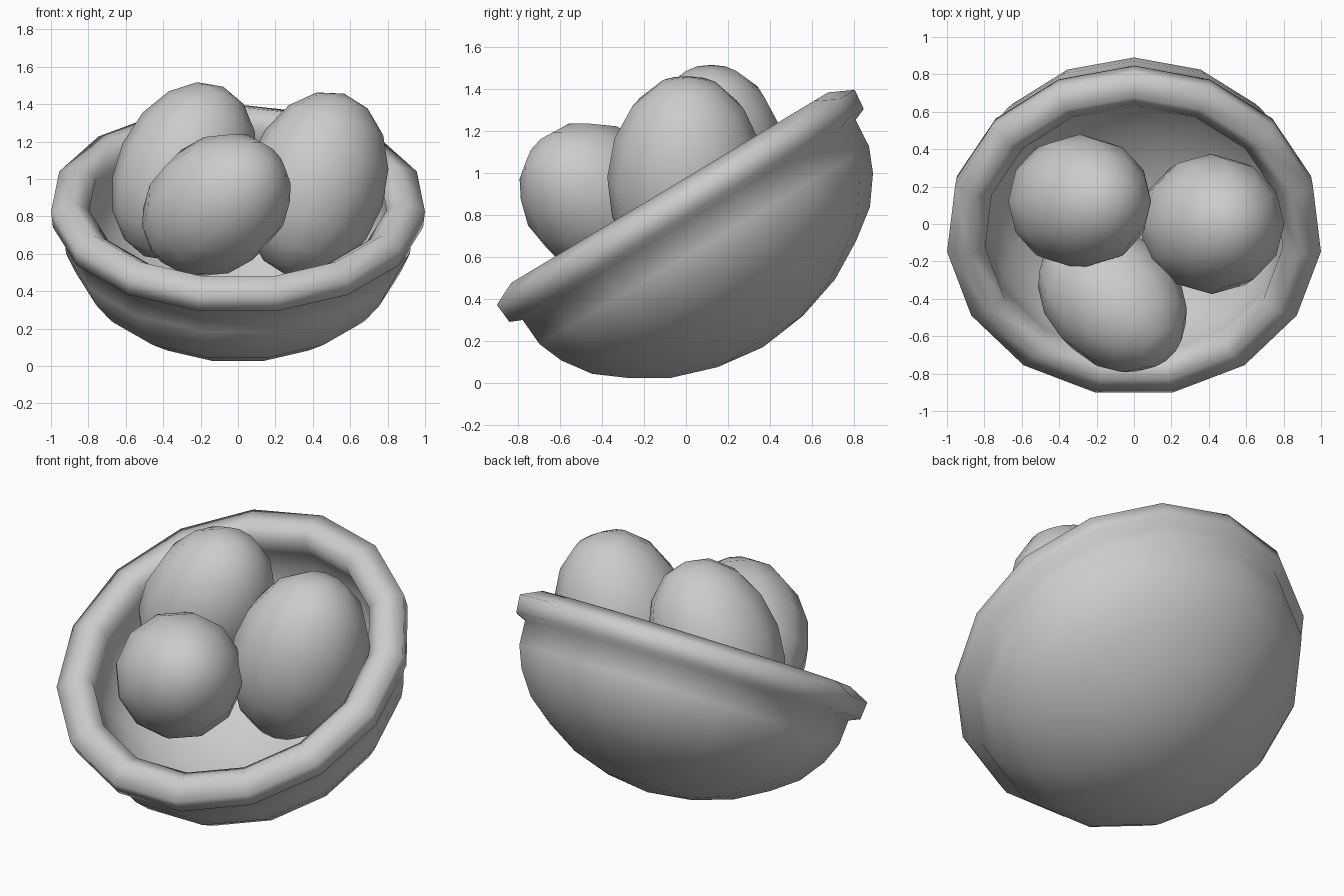
import bpy, bmesh, math
from mathutils import Matrix, Vector

default = bpy.data.objects.get("Cube")
if default:
    bpy.data.objects.remove(default, do_unlink=True)

# One plain grey for everything
grey = bpy.data.materials.new("plain grey")
grey.use_nodes = True
colour = (0.6, 0.6, 0.6, 1)
grey.diffuse_color = colour
grey.node_tree.nodes["Principled BSDF"].inputs["Base Color"].default_value = colour


def add_object(name, bm, matrix):
    bm.transform(matrix)
    bmesh.ops.recalc_face_normals(bm, faces=bm.faces)
    mesh = bpy.data.meshes.new(name)
    bm.to_mesh(mesh)
    bm.free()
    mesh.materials.append(grey)
    mesh.shade_smooth()
    obj = bpy.data.objects.new(name, mesh)
    bpy.context.collection.objects.link(obj)
    return obj


# Bowl: lathe the wall section (radius, height) from outer base over the rim to the inner base
section = [(0, -.79), (.24, -.76), (.46, -.69), (.64, -.585), (.78, -.48), (.875, -.35),
           (.925, -.23), (.935, -.09), (.995, -.065), (1.005, .035), (.89, .09),
           (.80, .03), (.82, -.09), (.81, -.22), (.75, -.36), (.63, -.49),
           (.45, -.60), (.24, -.67), (0, -.70)]
bm = bmesh.new()
points = [bm.verts.new((0, r, h)) for r, h in section]
edges = [bm.edges.new(pair) for pair in zip(points, points[1:])]
bmesh.ops.spin(bm, geom=points + edges, cent=(0, 0, 0), axis=(0, 0, 1),
               angle=math.tau, steps=15, use_merge=True)
bmesh.ops.remove_doubles(bm, verts=bm.verts, dist=0.001)
tilt = Matrix.Translation((0, -.04, .85)) @ Matrix.Rotation(math.radians(31), 4, "X")
add_object("bowl", bm, tilt)


# Eggs: low-sided ellipsoids stretched along a leaning axis
def add_egg(name, centre, axis, width, length):
    egg = bmesh.new()
    bmesh.ops.create_uvsphere(egg, u_segments=12, v_segments=8, radius=1)
    turn = Vector((0, 0, 1)).rotation_difference(Vector(axis)).to_matrix().to_4x4()
    size = Matrix.Diagonal((width, width, length, 1))
    add_object(name, egg, Matrix.Translation(centre) @ turn @ size)


add_egg("front_egg", (-.115, -.395, .86), (.6, -.6, .5), .355, .47)
add_egg("left_egg", (.415, 0, .97), (.3, .03, .95), .375, .51)
add_egg("right_egg", (-.29, .12, 1.04), (.42, 0, .9), .36, .50)
